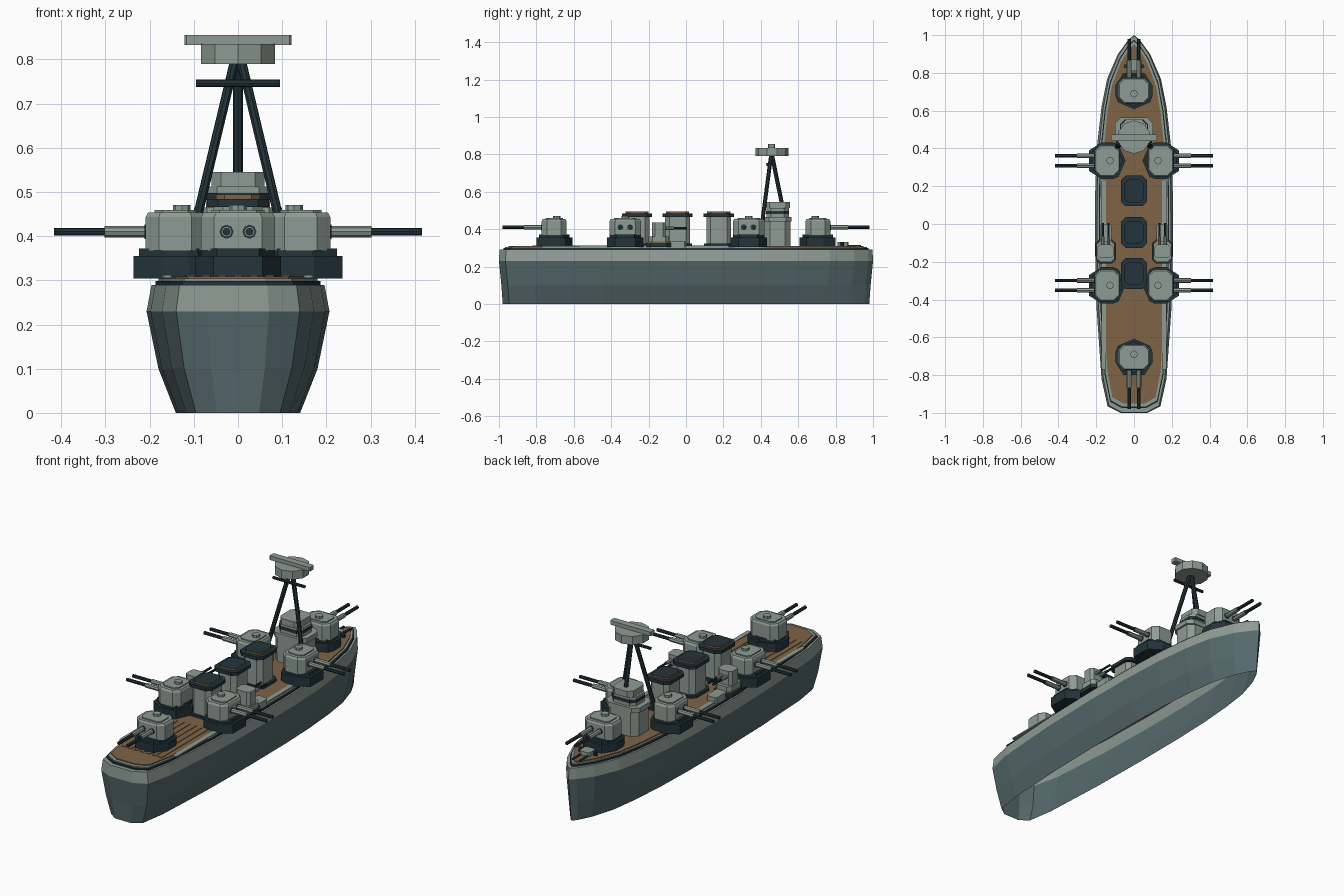
import bpy, bmesh, math
from mathutils import Matrix, Vector

cube = bpy.data.objects.get("Cube")
if cube:
    bpy.data.objects.remove(cube, do_unlink=True)


def material(name, rgb):
    m = bpy.data.materials.new(name)
    m.use_nodes = True
    m.diffuse_color = (*rgb, 1)
    m.node_tree.nodes["Principled BSDF"].inputs["Base Color"].default_value = (*rgb, 1)
    return m


GREY = material("light grey paint", (0.27, 0.33, 0.295))
HULL = material("blue grey hull", (0.09, 0.14, 0.15))
DARK = material("dark steel", (0.017, 0.034, 0.043))
WOOD = material("wood deck", (0.21, 0.125, 0.06))


def finish(name, bm, mats):
    bmesh.ops.recalc_face_normals(bm, faces=bm.faces[:])
    mesh = bpy.data.meshes.new(name)
    bm.to_mesh(mesh)
    bm.free()
    for m in mats:
        mesh.materials.append(m)
    obj = bpy.data.objects.new(name, mesh)
    bpy.context.collection.objects.link(obj)
    return obj


def mirrored(half):
    """Closed outline from a right-hand half, listed from stern to bow."""
    return half + [(-x, y) for x, y in reversed(half) if x > 1e-6]


def loft(name, rings, mats, rule=None, bottom=True, place=Matrix()):
    """Skin a stack of (outline, z) rings."""
    bm = bmesh.new()
    loops = [[bm.verts.new(place @ Vector((x, y, z))) for x, y in pts] for pts, z in rings]
    n = len(loops[0])
    for a, b in zip(loops, loops[1:]):
        for i in range(n):
            bm.faces.new((a[i], a[(i + 1) % n], b[(i + 1) % n], b[i]))
    bm.faces.new(loops[-1])
    if bottom:
        bm.faces.new(loops[0][::-1])
    bm.normal_update()
    if rule:
        for f in bm.faces:
            f.material_index = rule(f)
    return finish(name, bm, mats)


def scaled(pts, sx, sy):
    return [(x * sx, y * sy) for x, y in pts]


def chamfered(hx, hy, c, cx=0, cy=0):
    half = [(hx - c, -hy), (hx, c - hy), (hx, hy - c), (hx - c, hy)]
    return [(x + cx, y + cy) for x, y in mirrored(half)]


def block(name, pts, z0, z1, mat, place=Matrix(), taper=1):
    return loft(name, [(pts, z0), (scaled(pts, taper, taper), z1)], [mat], place=place)


def rod(name, a, b, r, mat, place=Matrix(), sides=8):
    a, b = place @ Vector(a), place @ Vector(b)
    bm = bmesh.new()
    turn = (b - a).to_track_quat('Z', 'Y').to_matrix().to_4x4()
    bmesh.ops.create_cone(bm, cap_ends=True, segments=sides, radius1=r, radius2=r,
                          depth=(b - a).length, matrix=Matrix.Translation((a + b) / 2) @ turn)
    return finish(name, bm, [mat])


# Hull: open underneath, pale band along the top
plan = mirrored([(0.07, -1), (0.14, -0.965), (0.172, -0.82), (0.198, -0.45), (0.207, -0.1),
                 (0.205, 0.2), (0.195, 0.42), (0.172, 0.62), (0.142, 0.77),
                 (0.085, 0.9), (0.03, 0.975), (0, 1)])
loft("hull", [(scaled(plan, 0.68, 0.98), 0), (scaled(plan, 0.87, 0.987), 0.1),
              (plan, 0.23), (scaled(plan, 0.945, 0.997), 0.29)],
     [HULL, GREY], rule=lambda f: int(f.calc_center_median().z > 0.2), bottom=False)

# Deck layers
block("deck_gutter", scaled(plan, 0.9, 0.975), 0.288, 0.298, DARK)
block("deck_margin", scaled(plan, 0.87, 0.967), 0.298, 0.304, GREY)
block("wood_deck", scaled(plan, 0.82, 0.95), 0.304, 0.309, WOOD)
for i in range(7):
    block("deck_plank", chamfered(0.011, 0.2, 0.002, (i - 3) * 0.036, -0.62), 0.309, 0.312, WOOD)
for s in (1, -1):
    block("side_walkway", chamfered(0.012, 0.5, 0.004, s * 0.16, -0.27), 0.305, 0.312, GREY)


# Main turrets, built facing +y
def turret(x, y, angle):
    at = Matrix.Translation((x, y, 0)) @ Matrix.Rotation(math.radians(angle), 4, 'Z')
    base = mirrored([(0, -0.097), (0.085, -0.06), (0.097, -0.03), (0.097, 0.03),
                     (0.055, 0.095)])
    # the rear point lies on the mirror line, so it appears only once
    block("turret_base", base, 0.304, 0.355, DARK, at)
    block("turret_ring", scaled(base, 0.86, 0.86), 0.355, 0.372, DARK, at)
    house = chamfered(0.084, 0.067, 0.03)
    loft("turret_house", [(house, 0.368), (house, 0.443), (scaled(house, 0.92, 0.92), 0.453)],
         [GREY], place=at)
    block("turret_roof", chamfered(0.06, 0.047, 0.018), 0.453, 0.459, GREY, at)
    rod("turret_hatch", (0, -0.015, 0.455), (0, -0.015, 0.471), 0.02, GREY, at)
    for s in (0.026, -0.026):
        rod("gun_port", (s, 0.06, 0.41), (s, 0.07, 0.41), 0.016, DARK, at)
        rod("gun_sleeve", (s, 0.05, 0.41), (s, 0.16, 0.41), 0.0125, GREY, at)
        rod("gun_barrel", (s, 0.16, 0.41), (s, 0.275, 0.41), 0.009, DARK, at)


turret(0, 0.705, 0)
turret(0, -0.705, 180)
for s in (1, -1):
    for y in (0.335, -0.325):
        turret(s * 0.142, y, -90 * s)


# Funnels with dark caps
for y in (0.175, -0.045, -0.262):
    at = Matrix.Translation((0, y, 0))
    block("funnel_foot", chamfered(0.07, 0.078, 0.025), 0.305, 0.322, DARK, at)
    block("funnel", chamfered(0.056, 0.066, 0.022), 0.31, 0.468, GREY, at)
    block("funnel_cap", chamfered(0.07, 0.081, 0.025), 0.466, 0.484, DARK, at)
    loft("funnel_mouth", [(chamfered(0.05, 0.062, 0.02), 0.484), (chamfered(0.05, 0.062, 0.02), 0.494)],
         [WOOD, DARK], rule=lambda f: int(abs(f.normal.z) > 0.5), place=at)

# Bridge tiers
at = Matrix.Translation((0, 0.49, 0))
block("bridge_lower", chamfered(0.09, 0.07, 0.03), 0.305, 0.44, GREY, at)
block("bridge_walk", chamfered(0.1, 0.075, 0.03), 0.44, 0.465, GREY, at)
block("bridge_upper", chamfered(0.072, 0.06, 0.025), 0.465, 0.512, GREY, at)
block("bridge_windows", chamfered(0.074, 0.062, 0.025), 0.482, 0.498, DARK, at)
block("bridge_roof", chamfered(0.06, 0.066, 0.022), 0.512, 0.545, GREY, at)

# Tripod mast, yard and lookout
top = (0, 0.46, 0.795)
rod("mast_leg_front", (0, 0.52, 0.5), top, 0.011, DARK)
for s in (1, -1):
    rod("mast_leg_rear", (s * 0.125, 0.39, 0.305), (s * 0.008, 0.455, 0.795), 0.011, DARK)
rod("mast_yard", (-0.095, 0.435, 0.746), (0.095, 0.435, 0.746), 0.008, DARK)
rod("lookout", (0, 0.46, 0.79), (0, 0.46, 0.835), 0.088, GREY, sides=10)
block("rangefinder", chamfered(0.121, 0.018, 0.004, 0, 0.457), 0.833, 0.855, GREY)

# Small twin gun mounts amidships
for s in (1, -1):
    at = Matrix.Translation((s * 0.15, -0.145, 0))
    block("small_gun_platform", chamfered(0.055, 0.065, 0.022), 0.304, 0.325, DARK, at)
    block("small_gun_deck", chamfered(0.05, 0.06, 0.02), 0.325, 0.333, WOOD, at)
    block("small_gun_base", chamfered(0.048, 0.055, 0.02), 0.333, 0.36, GREY, at)
    block("small_gun_house", chamfered(0.042, 0.036, 0.014), 0.36, 0.435, GREY, at)
    block("small_gun_step", chamfered(0.03, 0.045, 0.008, 0, 0.1), 0.304, 0.335, GREY, at)
    for t in (0.015, -0.015):
        rod("small_gun_sleeve", (t, 0.03, 0.405), (t, 0.08, 0.405), 0.009, GREY, at)
        rod("small_gun_barrel", (t, 0.08, 0.405), (t, 0.15, 0.405), 0.006, DARK, at)

# Anchor gear on the bow
block("windlass", chamfered(0.03, 0.03, 0.008, 0, 0.84), 0.308, 0.33, GREY)
for s in (1, -1):
    rod("bollard", (s * 0.045, 0.835, 0.305), (s * 0.045, 0.835, 0.33), 0.01, DARK)
    block("anchor_chain", chamfered(0.006, 0.04, 0.002, s * 0.02, 0.895), 0.305, 0.314, DARK)
